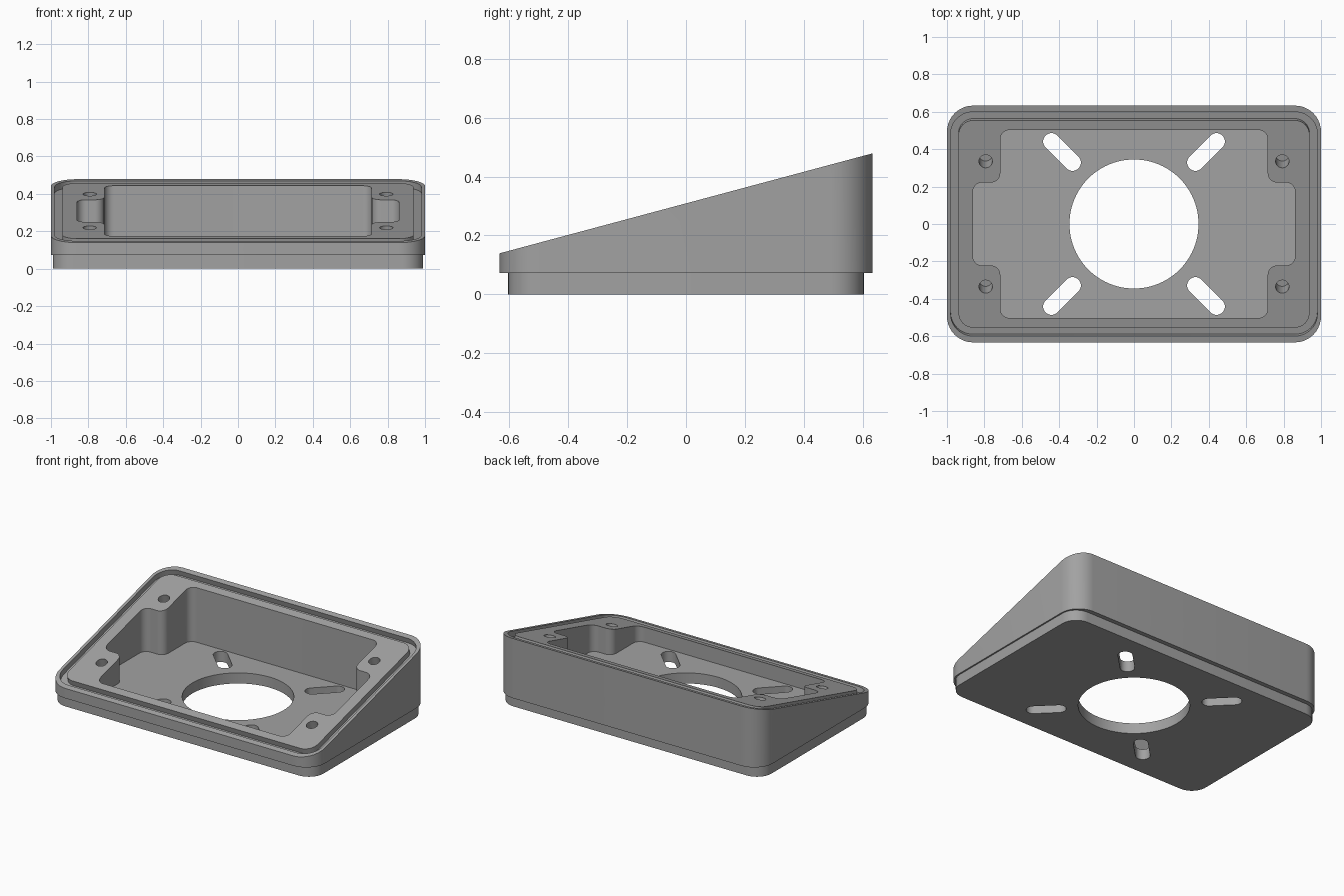
import bpy, bmesh, math
from mathutils import Matrix, Vector

old = bpy.data.objects.get("Cube")
if old:
    bpy.data.objects.remove(old, do_unlink=True)

TILT = math.radians(15)
MID_Z = 0.309          # height of the sloping top above the centre
FLOOR_Z = 0.072
# frame lying on the sloping top
TOP = Matrix.Translation((0, 0, MID_Z)) @ Matrix.Rotation(TILT, 4, "X")

grey = bpy.data.materials.new("plain grey")
grey.use_nodes = True
COLOUR = (0.36, 0.36, 0.36, 1)
grey.diffuse_color = COLOUR
grey.node_tree.nodes["Principled BSDF"].inputs["Base Color"].default_value = COLOUR


def fillet(corners, radius, steps=10):
    """Round every right-angled corner of an outline."""
    out = []
    n = len(corners)
    for i in range(n):
        p = Vector(corners[i])
        d1 = (Vector(corners[i - 1]) - p).normalized()
        d2 = (Vector(corners[(i + 1) % n]) - p).normalized()
        c = p + radius * (d1 + d2)
        for k in range(steps + 1):
            t = math.pi / 2 * k / steps
            out.append(c - radius * (d2 * math.cos(t) + d1 * math.sin(t)))
    return out


def rounded(x, y, radius):
    return fillet([(-x, -y), (x, -y), (x, y), (-x, y)], radius)


def circle(radius, n):
    return [Vector((radius * math.cos(math.tau * i / n),
                    radius * math.sin(math.tau * i / n))) for i in range(n)]


def prism(name, outline, z0, z1, matrix=Matrix(), slope=0):
    """Extrude an outline; the top may slope along y."""
    bm = bmesh.new()
    low = [bm.verts.new((p.x, p.y, z0)) for p in outline]
    high = [bm.verts.new((p.x, p.y, z1 + slope * p.y)) for p in outline]
    bm.faces.new(low[::-1])
    bm.faces.new(high)
    for i in range(len(low)):
        j = (i + 1) % len(low)
        bm.faces.new((low[i], low[j], high[j], high[i]))
    bm.transform(matrix)
    mesh = bpy.data.meshes.new(name)
    bm.to_mesh(mesh)
    bm.free()
    mesh.materials.append(grey)
    obj = bpy.data.objects.new(name, mesh)
    bpy.context.collection.objects.link(obj)
    return obj


def combine(target, tool, operation="DIFFERENCE"):
    mod = target.modifiers.new("cut", "BOOLEAN")
    mod.operation = operation
    mod.solver = "EXACT"
    mod.object = tool
    bpy.context.view_layer.objects.active = target
    bpy.ops.object.modifier_apply(modifier=mod.name)
    bpy.data.objects.remove(tool, do_unlink=True)


# wedge-shaped housing with a recessed base lip
housing = prism("housing", rounded(1, 0.633, 0.14), FLOOR_Z, MID_Z, slope=math.tan(TILT))
combine(housing, prism("base_lip", rounded(0.99, 0.603, 0.11), 0, 0.1), "UNION")

# gasket groove around the sloping rim
groove = prism("groove", rounded(0.98, 0.62, 0.12), -0.037, 0.1, TOP)
combine(groove, prism("groove_island", rounded(0.938, 0.574, 0.08), -0.2, 0.2, TOP))
combine(housing, groove)

# cavity, leaving a screw boss in each corner
quarter = [(0.715, 0.503), (0.715, 0.222), (0.862, 0.222)]
right = quarter + [(x, -y) for x, y in quarter[::-1]]
outline = right + [(-x, y) for x, y in right[::-1]]
combine(housing, prism("cavity", fillet(outline[::-1], 0.05), FLOOR_Z, 0.8))

# cable opening through the floor
combine(housing, prism("cable_opening", circle(0.345, 96), -0.1, 0.2))

# mounting slots and screw holes, one of each per corner
for sx in (-1, 1):
    for sy in (-1, 1):
        turn = Matrix.Translation((sx * 0.385, sy * 0.385, 0)) @ \
            Matrix.Rotation(sx * sy * math.pi / 4, 4, "Z")
        combine(housing, prism("slot", rounded(0.124, 0.045, 0.0449), -0.1, 0.15, turn))
        place = TOP @ Matrix.Translation((sx * 0.793, sy * 0.335 / math.cos(TILT), 0))
        combine(housing, prism("screw_hole", circle(0.036, 32), -0.14, 0.1, place))

bpy.ops.object.select_all(action="DESELECT")
housing.select_set(True)
bpy.context.view_layer.objects.active = housing
bpy.ops.object.shade_smooth_by_angle(angle=math.radians(30))
